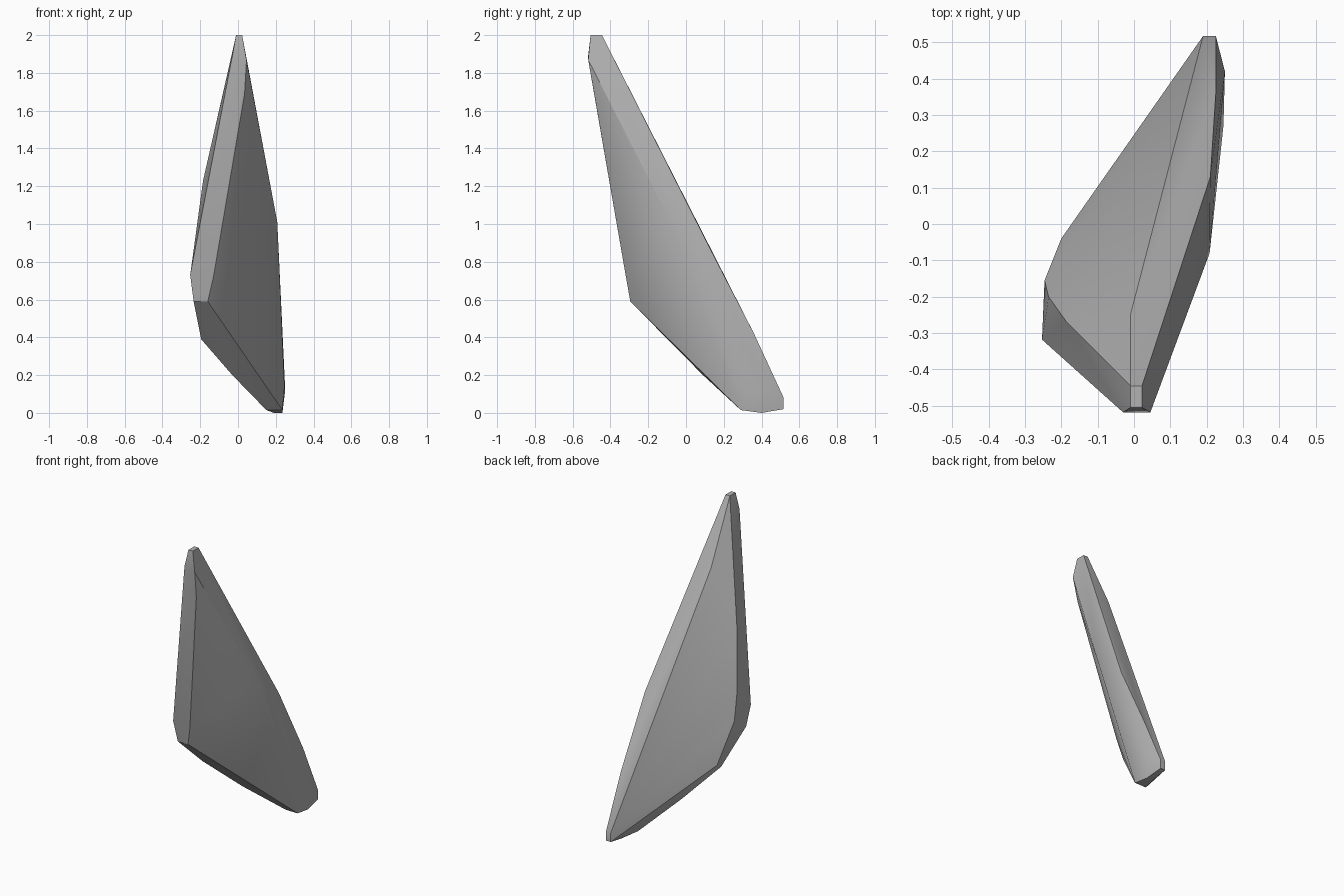
import bpy, bmesh, math

if "Cube" in bpy.data.objects:
    bpy.data.objects.remove(bpy.data.objects["Cube"])

# Faceted blade: outline points grouped by region, skinned with a convex hull
tip = [(-.01, -.505, 2), (.022, -.505, 2), (-.01, -.445, 2), (.022, -.445, 2),
       (-.03, -.518, 1.89), (.045, -.518, 1.87)]
front_strip = [(.035, -.486, 1.69), (-.13, -.318, .72), (-.16, -.295, .59),
               (-.235, -.295, .59), (-.253, -.318, .73)]
left_edge = [(-.185, -.27, 1.23), (-.235, -.2, .86), (-.246, -.155, .68), (-.2, -.04, .42)]
back_face = [(-.01, -.25, 1.6), (.21, .13, .865), (.222, .315, .505), (.225, .36, .42)]
right_edge = [(.208, -.08, 1.01), (.246, .27, .14), (.25, .42, .12)]
underside = [(-.195, -.09, .39), (-.03, .09, .2), (.15, .29, .015), (.235, .29, .015)]
heel = [(.19, .4, 0), (.235, .4, 0), (.19, .517, .02), (.225, .517, .02),
        (.19, .517, .08), (.225, .517, .08)]

bm = bmesh.new()
for p in tip + front_strip + left_edge + back_face + right_edge + underside + heel:
    bm.verts.new(p)
hull = bmesh.ops.convex_hull(bm, input=bm.verts)
loose = {v for v in hull["geom_interior"] + hull["geom_unused"]
         if isinstance(v, bmesh.types.BMVert)}
bmesh.ops.delete(bm, geom=list(loose), context='VERTS')
# Merge the nearly flat triangles
bmesh.ops.dissolve_limit(bm, angle_limit=math.radians(1.5), verts=bm.verts, edges=bm.edges)
bmesh.ops.recalc_face_normals(bm, faces=bm.faces)

mesh = bpy.data.meshes.new("blade")
bm.to_mesh(mesh)
bm.free()
blade = bpy.data.objects.new("blade", mesh)
bpy.context.collection.objects.link(blade)

# Single plain grey
grey = bpy.data.materials.new("grey")
grey.diffuse_color = (.45, .45, .45, 1)
grey.use_nodes = True
grey.node_tree.nodes["Principled BSDF"].inputs["Base Color"].default_value = grey.diffuse_color
mesh.materials.append(grey)

# Soft facets with sharp main edges
bpy.context.view_layer.objects.active = blade
blade.select_set(True)
bpy.ops.object.shade_smooth_by_angle(angle=math.radians(30))
